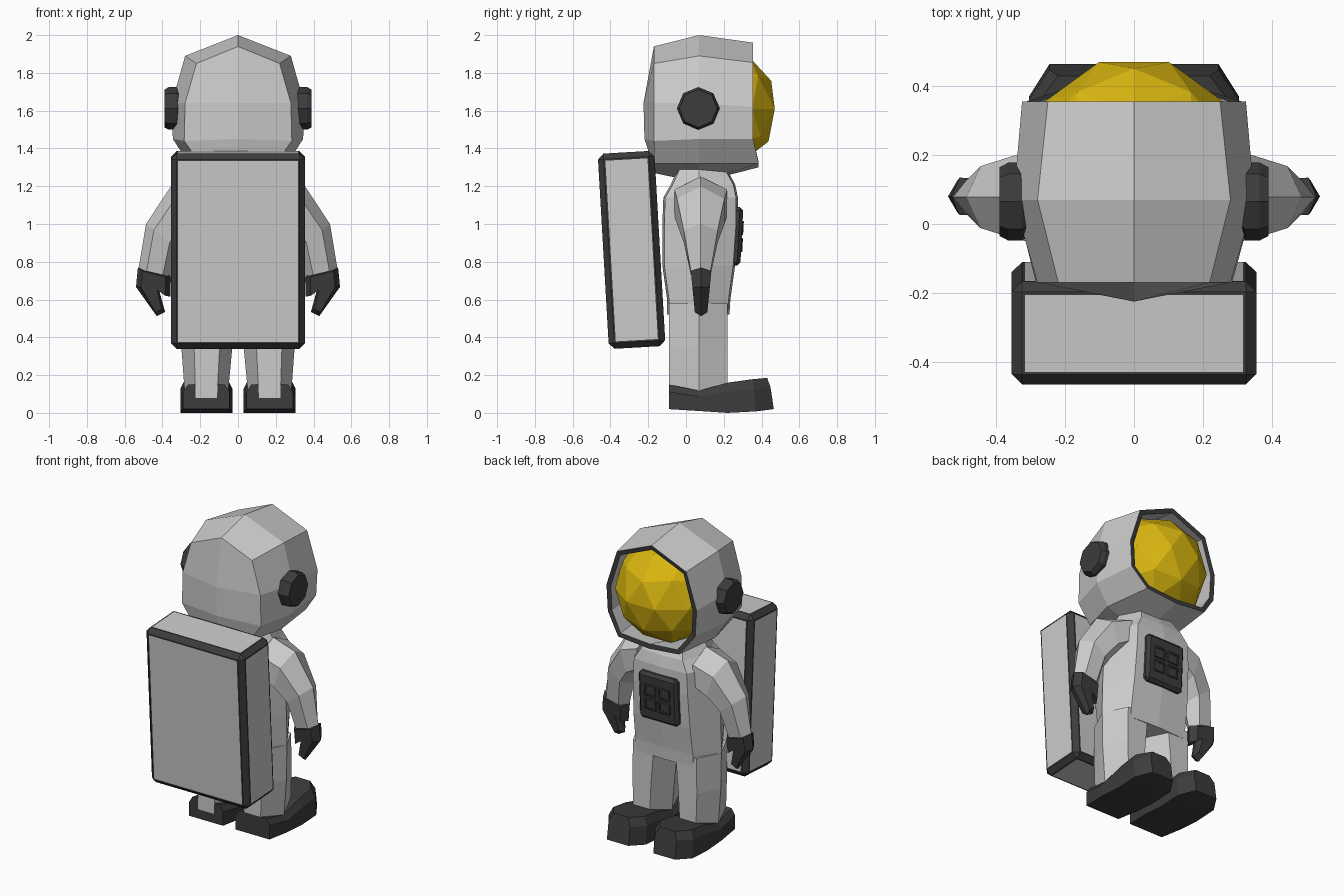
import bpy, bmesh, math
from mathutils import Matrix, Vector

if "Cube" in bpy.data.objects:
    bpy.data.objects.remove(bpy.data.objects["Cube"])


def material(name, rgb):
    m = bpy.data.materials.new(name)
    m.use_nodes = True
    m.diffuse_color = (*rgb, 1)
    bsdf = m.node_tree.nodes["Principled BSDF"]
    bsdf.inputs["Base Color"].default_value = (*rgb, 1)
    bsdf.inputs["Roughness"].default_value = 0.7
    return m


WHITE = material("suit light grey", (0.60, 0.60, 0.60))
DARK = material("dark grey", (0.045, 0.045, 0.045))
GOLD = material("visor gold", (0.70, 0.47, 0.005))


def finish(bm, name, mats, mirror=False):
    bmesh.ops.recalc_face_normals(bm, faces=bm.faces)
    mesh = bpy.data.meshes.new(name)
    bm.to_mesh(mesh)
    bm.free()
    for m in mats:
        mesh.materials.append(m)
    ob = bpy.data.objects.new(name, mesh)
    bpy.context.collection.objects.link(ob)
    if mirror:
        ob.modifiers.new("mirror", "MIRROR").use_mirror_merge = False
    return ob


def loft(name, rings, mats, caps=(True, True), mirror=False):
    """Skin a list of closed rings that all have the same point count."""
    bm = bmesh.new()
    loops = [[bm.verts.new(p) for p in ring] for ring in rings]
    for a, b in zip(loops, loops[1:]):
        for i in range(len(a)):
            j = (i + 1) % len(a)
            bm.faces.new((a[i], a[j], b[j], b[i]))
    for loop, cap in zip((loops[0], loops[-1]), caps):
        if cap:
            bm.faces.new(loop)
    bmesh.ops.remove_doubles(bm, verts=bm.verts, dist=0.0005)
    return finish(bm, name, mats, mirror)


def box(bm, center, size, bevel):
    verts = bmesh.ops.create_cube(bm, size=1)["verts"]
    for v in verts:
        v.co = Vector([c * s for c, s in zip(v.co, size)]) + Vector(center)
    edges = {e for v in verts for e in v.link_edges}
    bmesh.ops.bevel(bm, geom=list(edges), offset=bevel, segments=1, affect="EDGES")


# Helmet: half profiles from crown to chin, skinned from the opening to the back
def helmet_ring(y, half, chin_y=None):
    chin_y = y if chin_y is None else chin_y
    pts = [(x, chin_y if i > 3 else y, z) for i, (x, z) in enumerate(half)]
    return pts + [(-x, yy, z) for x, yy, z in pts[-2:0:-1]]


opening = [(0, 1.96), (.25, 1.855), (.325, 1.62), (.315, 1.45), (.22, 1.32), (0, 1.3)]
middle = [(0, 2), (.28, 1.89), (.35, 1.64), (.345, 1.45), (.26, 1.32), (0, 1.22)]
rear = [(0, 1.94), (.22, 1.85), (.28, 1.64), (.285, 1.44), (.2, 1.32), (0, 1.27)]
spine = [(-.17, 1.94), (-.17, 1.94), (-.225, 1.64), (-.22, 1.45), (-.17, 1.3), (-.17, 1.27)]
spine = [(0, y, z) for y, z in spine]
helmet = loft("helmet", [helmet_ring(.355, opening, .385), helmet_ring(.07, middle),
                         helmet_ring(-.17, rear), spine + spine[-2:0:-1]],
              [WHITE, DARK], (False, False))
shell = helmet.modifiers.new("shell", "SOLIDIFY")
shell.thickness = 0.03
shell.offset = -1
shell.material_offset_rim = 1

# Visor dome
bm = bmesh.new()
bmesh.ops.create_icosphere(bm, subdivisions=2, radius=0.33,
                           matrix=Matrix.Translation((0, .156, 1.61)) @ Matrix.Rotation(math.pi / 2, 4, "Z"))
finish(bm, "visor", [GOLD])


# Ear caps
def ear_ring(x, r):
    return [(x, .065 + r * math.sin(k * math.pi / 4), 1.612 + r * math.cos(k * math.pi / 4))
            for k in range(8)]


loft("ear_caps", [ear_ring(.29, .09), ear_ring(.325, .113), ear_ring(.365, .113), ear_ring(.39, .1)],
     [DARK], mirror=True)


# Torso: stacked eight-sided sections
def torso_ring(z, w, back, front):
    n = w * .68
    return [(w, .07, z), (n, front, z), (0, front + .01, z), (-n, front, z),
            (-w, .07, z), (-n, back, z), (0, back - .01, z), (n, back, z)]


loft("torso", [torso_ring(*s) for s in (
    (.52, .3, -.09, .22), (.6, .305, -.09, .225), (.78, .3, -.115, .25), (1.0, .29, -.115, .265),
    (1.14, .28, -.11, .265), (1.21, .22, -.07, .25), (1.3, .17, -.03, .2))], [WHITE])


# Legs
def leg_ring(z, a, b):
    c, d = a + (b - a) * .25, a + (b - a) * .75
    return [(b, .07, z), (d, .22, z), (c, .22, z), (a, .07, z), (c, -.09, z), (d, -.09, z)]


loft("legs", [leg_ring(.08, .055, .28), leg_ring(.35, .03, .3), leg_ring(.58, .002, .304)],
     [WHITE], mirror=True)


# Boots: sections from heel to toe
def boot_ring(sole_y, top_y, a, b, low, high):
    side = low + (high - low) * .7
    return [(a, sole_y, low), (b, sole_y, low), (b, (sole_y + top_y) / 2, side),
            (b - .025, top_y, high), (a + .025, top_y, high), (a, (sole_y + top_y) / 2, side)]


loft("boots", [boot_ring(*s) for s in (
    (-.09, -.09, .045, .29, .02, .15), (.07, .07, .03, .305, .01, .118),
    (.22, .22, .03, .305, 0, .16), (.37, .35, .03, .305, .008, .178),
    (.465, .43, .09, .245, .02, .185))], [DARK], mirror=True)


# Arms: slanted six-sided sections from shoulder to wrist
def arm_ring(outer, inner, depth):
    def at(t, y):
        return (outer[0] + (inner[0] - outer[0]) * t, .078 + y, outer[1] + (inner[1] - outer[1]) * t)
    return [at(0, 0), at(.25, depth), at(.75, depth), at(1, 0), at(.75, -depth), at(.25, -depth)]


loft("arms", [arm_ring(*s) for s in (
    ((.2, 1.25), (.2, .98), .14), ((.355, 1.2), (.27, .93), .125),
    ((.487, 1.0), (.32, .87), .09), ((.527, .76), (.355, .72), .052))], [WHITE], mirror=True)

# Gloves: mitten outline with thumb, widest along its middle
outline = [(.53, .77), (.54, .667), (.43, .512), (.386, .535), (.418, .65), (.358, .615), (.355, .73)]


def glove_ring(y, s):
    return [(.45 + (x - .45) * s, .08 + y * (.6 + (z - .51) * 1.5), .65 + (z - .65) * (1 + s) / 2)
            for x, z in outline]


loft("gloves", [glove_ring(-.055, .7), glove_ring(0, 1), glove_ring(.055, .7)], [DARK], mirror=True)

# Backpack: dark bevelled frame with a light panel on every side
bm = bmesh.new()
box(bm, (0, 0, 0), (.71, .3, 1.035), .03)
panels = [f for f in bm.faces if max(abs(c) for c in f.normal) > .99]
bmesh.ops.inset_individual(bm, faces=panels, thickness=.012)
for f in panels:
    f.material_index = 1
pack = finish(bm, "backpack", [DARK, WHITE])
pack.location = (0, -.288, .863)
pack.rotation_euler.x = math.radians(3.3)

# Chest control panel with four sunken buttons
bm = bmesh.new()
box(bm, (0, 0, 0), (.28, .055, .31), .018)
for x in (-.05, .05):
    for z in (-.045, .045):
        box(bm, (x, .028, z), (.085, .012, .075), .004)
tops = [f for f in bm.faces if f.normal.y > .99 and f.calc_center_median().y > .03]
bmesh.ops.inset_individual(bm, faces=tops, thickness=.012)
bmesh.ops.inset_individual(bm, faces=tops, thickness=.002, depth=-.005)
chest = finish(bm, "chest_panel", [DARK])
chest.location = (0, .268, .935)
chest.rotation_euler.x = math.radians(-3)
